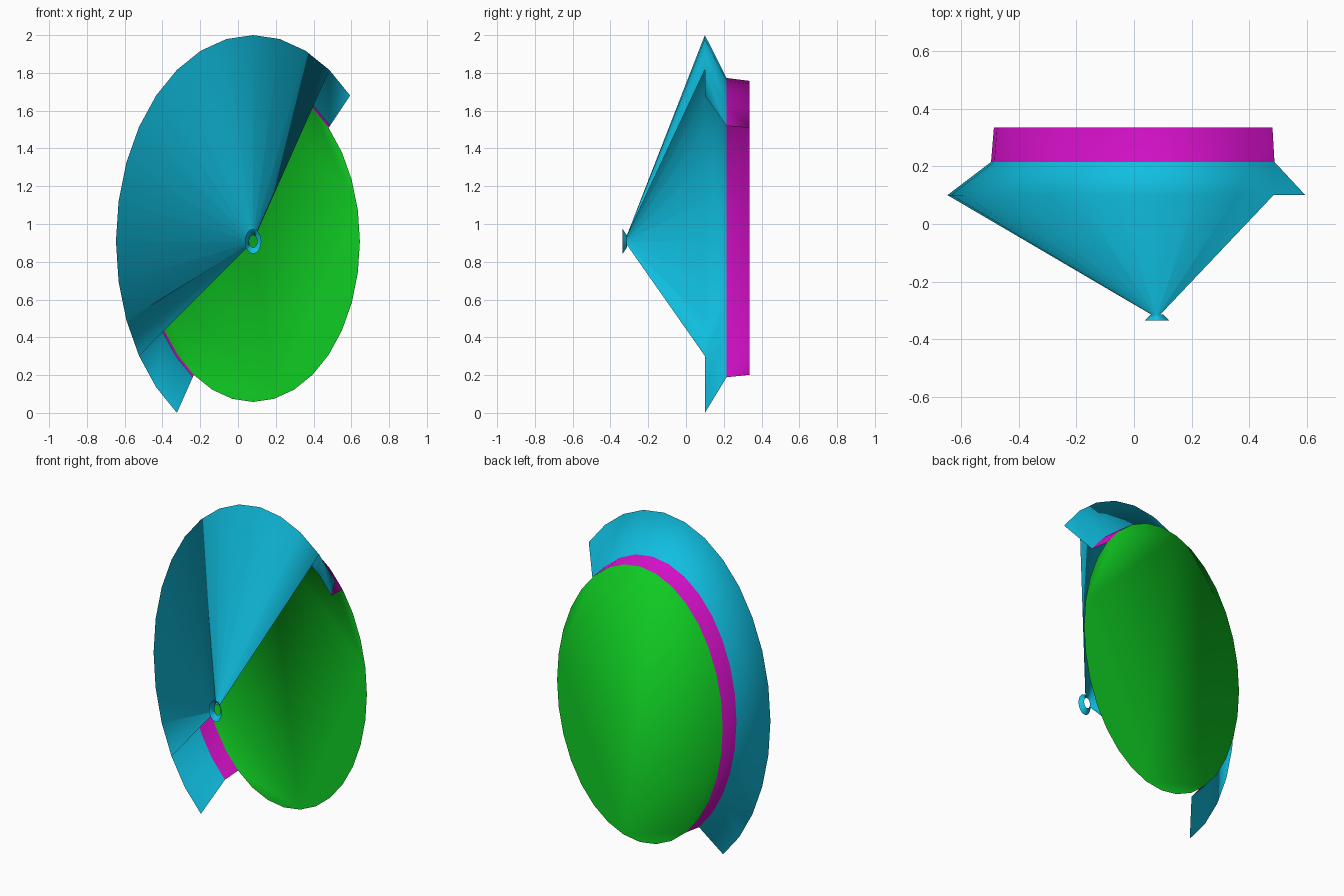
import bpy, bmesh, math

cube = bpy.data.objects.get("Cube")
if cube:
    bpy.data.objects.remove(cube, do_unlink=True)

SIDES = 32
CX, CZ, SQUASH = 0.08, 0.908, 0.665


def make_material(name, color):
    mat = bpy.data.materials.new(name)
    mat.use_nodes = True
    mat.diffuse_color = (*color, 1)
    mat.node_tree.nodes["Principled BSDF"].inputs["Base Color"].default_value = (*color, 1)
    return mat


blue = make_material("cyan blue", (0.005, 0.52, 0.75))
magenta = make_material("magenta", (0.64, 0.005, 0.56))
green = make_material("green", (0.005, 0.61, 0.017))

# Rings of the shell: (height radius, y)
rings = {
    "lip": (0.065, -0.335),
    "neck": (0.032, -0.313),
    "rim": (1.092, 0.10),
    "shoulder": (0.865, 0.215),
    "back": (0.85, 0.335),
}
# Bands between rings: first step, last step (clockwise from the top), material
bands = [
    ("lip", "neck", 0, SIDES, 0),       # flared hub
    ("neck", "rim", -11, 3, 0),         # open front cone
    ("rim", "shoulder", -13, 4, 0),     # sloping rim
    ("shoulder", "back", -13, 4, 1),    # side wall
]

bm = bmesh.new()
verts = {}


def point(ring, step):
    key = (ring, step % SIDES)
    if key not in verts:
        radius, y = rings[ring]
        a = math.tau * step / SIDES
        verts[key] = bm.verts.new((CX + SQUASH * radius * math.sin(a), y,
                                   CZ + radius * math.cos(a)))
    return verts[key]


for front, back, first, last, mat in bands:
    for i in range(first, last):
        face = bm.faces.new((point(front, i), point(back, i),
                             point(back, i + 1), point(front, i + 1)))
        face.material_index = mat

# Back disc
disc = bm.faces.new([point("back", i) for i in range(SIDES)])
disc.material_index = 2

bm.normal_update()
if disc.normal.y < 0:
    disc.normal_flip()
# Shell faces point away from the axis, in step with the disc
wall = [f for f in bm.faces if f is not disc]
top_cone = next(f for f in wall if f.material_index == 1)
centre = top_cone.calc_center_median()
if top_cone.normal.x * (centre.x - CX) + top_cone.normal.z * (centre.z - CZ) < 0:
    for f in wall:
        f.normal_flip()
for f in bm.faces:
    f.smooth = True

mesh = bpy.data.meshes.new("cutaway_shell")
bm.to_mesh(mesh)
bm.free()
for m in (blue, magenta, green):
    mesh.materials.append(m)
shell = bpy.data.objects.new("cutaway_shell", mesh)
bpy.context.scene.collection.objects.link(shell)
